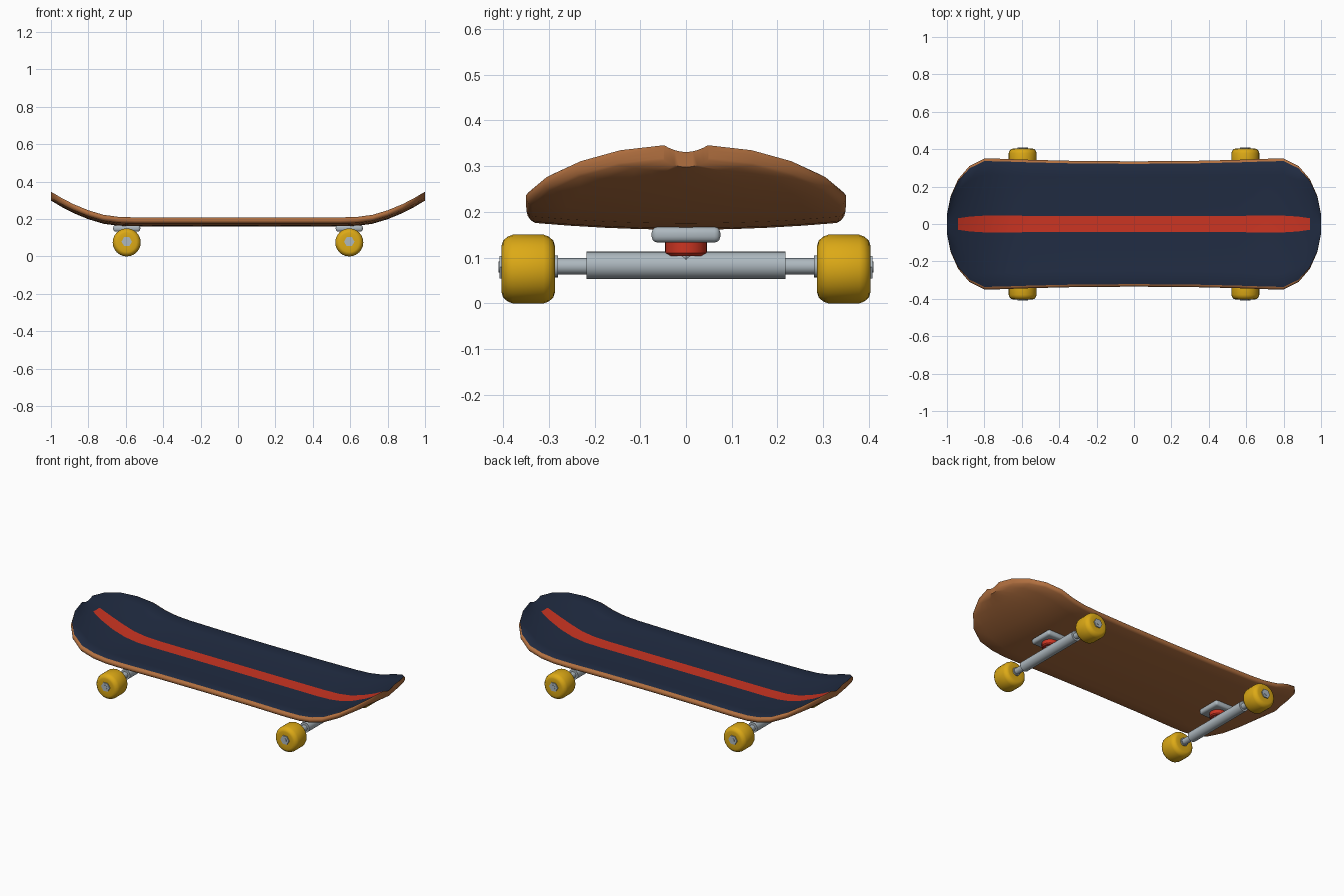
import bpy, bmesh, math
from mathutils import Matrix

cube = bpy.data.objects.get("Cube")
if cube:
    bpy.data.objects.remove(cube, do_unlink=True)


def material(name, rgb):
    m = bpy.data.materials.new(name)
    m.use_nodes = True
    m.diffuse_color = (*rgb, 1)
    m.node_tree.nodes["Principled BSDF"].inputs["Base Color"].default_value = (*rgb, 1)
    return m


wood = material("wood brown", (0.44, 0.16, 0.05))
grip = material("grip navy", (0.015, 0.025, 0.055))
red = material("signal red", (0.60, 0.035, 0.016))
yellow = material("wheel yellow", (0.72, 0.40, 0.008))
metal = material("silver metal", (0.42, 0.48, 0.52))


def finish(name, bm, mats, angle=40):
    bmesh.ops.recalc_face_normals(bm, faces=bm.faces)
    mesh = bpy.data.meshes.new(name)
    bm.to_mesh(mesh)
    bm.free()
    for m in mats:
        mesh.materials.append(m)
    ob = bpy.data.objects.new(name, mesh)
    bpy.context.collection.objects.link(ob)
    bpy.ops.object.select_all(action="DESELECT")
    ob.select_set(True)
    bpy.context.view_layer.objects.active = ob
    bpy.ops.object.shade_smooth_by_angle(angle=math.radians(angle))


def lathe(name, profile, mat, loc, axis="Z", sides=24):
    """Spin (radius, height) points about an axis through loc."""
    bm = bmesh.new()
    rings = [[bm.verts.new((r * math.cos(a), r * math.sin(a), h))
              for a in (math.tau * i / sides for i in range(sides))]
             for r, h in profile]
    for low, high in zip(rings, rings[1:]):
        for i in range(sides):
            j = (i + 1) % sides
            bm.faces.new((low[i], low[j], high[j], high[i]))
    bm.faces.new(rings[0])
    bm.faces.new(rings[-1])
    turn = Matrix.Rotation(math.radians(-90), 4, "X") if axis == "Y" else Matrix()
    bm.transform(Matrix.Translation(loc) @ turn)
    finish(name, bm, [mat])


def rod(name, radius, half, mat, loc, axis="Y", sides=24):
    lathe(name, [(radius, -half), (radius, half)], mat, loc, axis, sides)


# Deck: cross-sections lofted along x, dished across and kicked up at both ends
half = [(0.3, 0.337, 0), (0.55, 0.343, 0), (0.64, 0.346, 0.003),
        (0.72, 0.349, 0.014), (0.8, 0.35, 0.038), (0.88, 0.31, 0.071),
        (0.94, 0.24, 0.102), (0.98, 0.15, 0.126), (1, 0.05, 0.137)]
stations = [(-x, w, k) for x, w, k in reversed(half)] + [(0, 0.335, 0)] + half
across = [-0.96, -0.75, -0.5, -0.3, -0.128, 0, 0.128, 0.3, 0.5, 0.75, 0.96]
edge = [(0.985, 0.005), (1, 0.012), (1, 0.022), (0.985, 0.029)]
thickness, dish, top = 0.033, 0.016, 0.194
section = [(v, 0) for v in across] + edge
section += [(v, thickness) for v in reversed(across)]
section += [(-v, d) for v, d in reversed(edge)]

bm = bmesh.new()
loops = [[bm.verts.new((x, v * w, top + k + dish * v * v - d)) for v, d in section]
         for x, w, k in stations]
count = len(section)
n = len(across)
for s in range(len(stations) - 1):
    reach = max(abs(stations[s][0]), abs(stations[s + 1][0]))
    for i in range(count):
        j = (i + 1) % count
        f = bm.faces.new((loops[s][i], loops[s][j], loops[s + 1][j], loops[s + 1][i]))
        # Grip on the top faces, with the stripe down the middle
        if i < n - 1:
            middle = abs(across[i] + across[j]) / 2
            f.material_index = 2 if middle < 0.128 and reach < 0.95 else 1
# Close both tips
last = count - len(edge) - 1
for loop in (loops[0], loops[-1]):
    for i in range(n - 1):
        bm.faces.new((loop[i], loop[i + 1], loop[last - i - 1], loop[last - i]))
    bm.faces.new(loop[n - 1:n + len(edge) + 1])
    bm.faces.new(loop[last:] + [loop[0]])
finish("deck", bm, [wood, grip, red], 50)

# Trucks and wheels
wheel_profile = [(0.03, -0.057), (0.052, -0.058), (0.062, -0.055), (0.071, -0.045),
                 (0.075, -0.034), (0.075, 0.034), (0.071, 0.045), (0.062, 0.055),
                 (0.052, 0.058), (0.03, 0.057)]
for end, sx in (("left", 0.595), ("right", -0.595)):
    # Rounded mounting plate
    bm = bmesh.new()
    bmesh.ops.create_cube(bm, size=1)
    bm.transform(Matrix.Translation((sx, 0, 0.15)) @ Matrix.Diagonal((0.145, 0.15, 0.034, 1)))
    bmesh.ops.bevel(bm, geom=bm.edges[:], offset=0.013, segments=3,
                    profile=0.5, affect="EDGES")
    finish(end + "_base_plate", bm, [metal])

    lathe(end + "_bushing", [(0.04, 0.104), (0.046, 0.11), (0.046, 0.136)], red, (sx, 0, 0))
    rod(end + "_pivot_nut", 0.027, 0.005, metal, (sx, 0, 0.101), "Z", 6)
    rod(end + "_hanger", 0.03, 0.218, metal, (sx, 0, 0.083))
    rod(end + "_axle", 0.018, 0.405, metal, (sx, 0, 0.081))
    for side, sy in (("back", 1), ("front", -1)):
        tag = end + "_" + side
        lathe(tag + "_wheel", wheel_profile, yellow, (sx, sy * 0.345, 0.075), "Y")
        rod(tag + "_axle_nut", 0.028, 0.006, metal, (sx, sy * 0.402, 0.079), "Y", 6)
        rod(tag + "_axle_tip", 0.012, 0.01, metal, (sx, sy * 0.4, 0.079), "Y", 12)
        rod(tag + "_washer", 0.024, 0.004, metal, (sx, sy * 0.284, 0.081))
